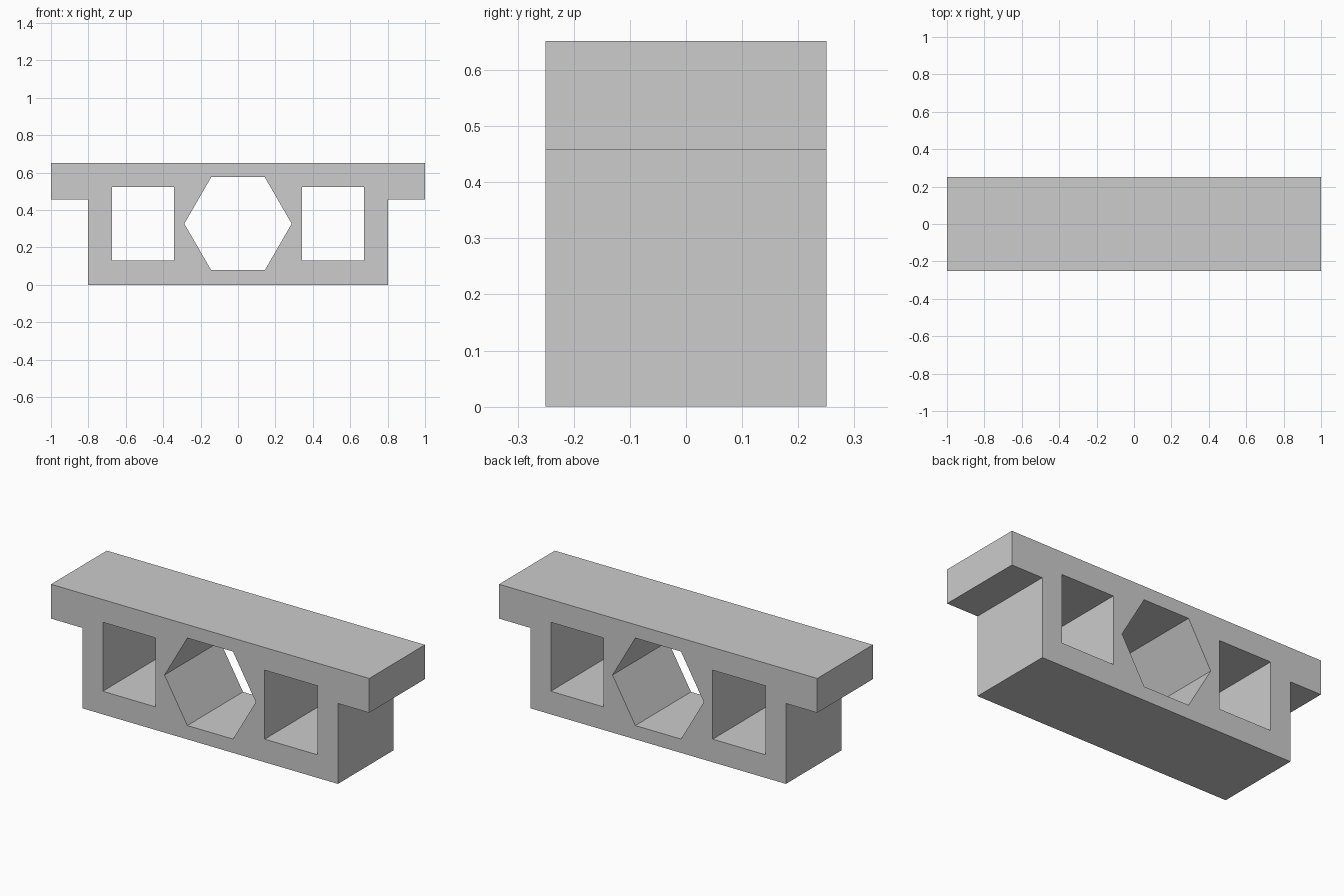
import bpy
import bmesh
from math import cos, sin, pi

DEPTH = 0.5
HEIGHT = 0.652
HOLE_Z = 0.327

cube = bpy.data.objects.get("Cube")
if cube:
    bpy.data.objects.remove(cube, do_unlink=True)

grey = bpy.data.materials.new("plain grey")
grey.use_nodes = True
colour = (0.604, 0.604, 0.604, 1)
grey.diffuse_color = colour
grey.node_tree.nodes["Principled BSDF"].inputs["Base Color"].default_value = colour


def prism(name, outline, depth):
    """Extrude an x-z outline along y, centred on y = 0."""
    bm = bmesh.new()
    face = bm.faces.new([bm.verts.new((x, -depth / 2, z)) for x, z in outline])
    grown = bmesh.ops.extrude_face_region(bm, geom=[face])["geom"]
    moved = [v for v in grown if isinstance(v, bmesh.types.BMVert)]
    bmesh.ops.translate(bm, verts=moved, vec=(0, depth, 0))
    bmesh.ops.recalc_face_normals(bm, faces=bm.faces)
    mesh = bpy.data.meshes.new(name)
    bm.to_mesh(mesh)
    bm.free()
    mesh.materials.append(grey)
    obj = bpy.data.objects.new(name, mesh)
    bpy.context.collection.objects.link(obj)
    return obj


def rectangle(x, z, half_w, half_h):
    return [(x - half_w, z - half_h), (x + half_w, z - half_h),
            (x + half_w, z + half_h), (x - half_w, z + half_h)]


# T-shaped block: narrow body under a wide top ledge
half = [(0.803, 0), (0.803, 0.457), (1, 0.457), (1, HEIGHT)]
block = prism("block", half + [(-x, z) for x, z in reversed(half)], DEPTH)

# Hexagonal centre hole and a rectangular hole on each side
hexagon = [(0.287 * cos(i * pi / 3), HOLE_Z + 0.287 * sin(i * pi / 3))
           for i in range(6)]
cutters = [prism("hexagon_cutter", hexagon, DEPTH * 2)]
for side, name in ((1, "left_cutter"), (-1, "right_cutter")):
    hole = rectangle(side * 0.509, HOLE_Z, 0.166, 0.196)
    cutters.append(prism(name, hole, DEPTH * 2))

bpy.context.view_layer.objects.active = block
for cutter in cutters:
    cutter.hide_render = True
    cut = block.modifiers.new(cutter.name, "BOOLEAN")
    cut.operation = "DIFFERENCE"
    cut.solver = "EXACT"
    cut.object = cutter
    bpy.ops.object.modifier_apply(modifier=cut.name)
    bpy.data.objects.remove(cutter, do_unlink=True)
